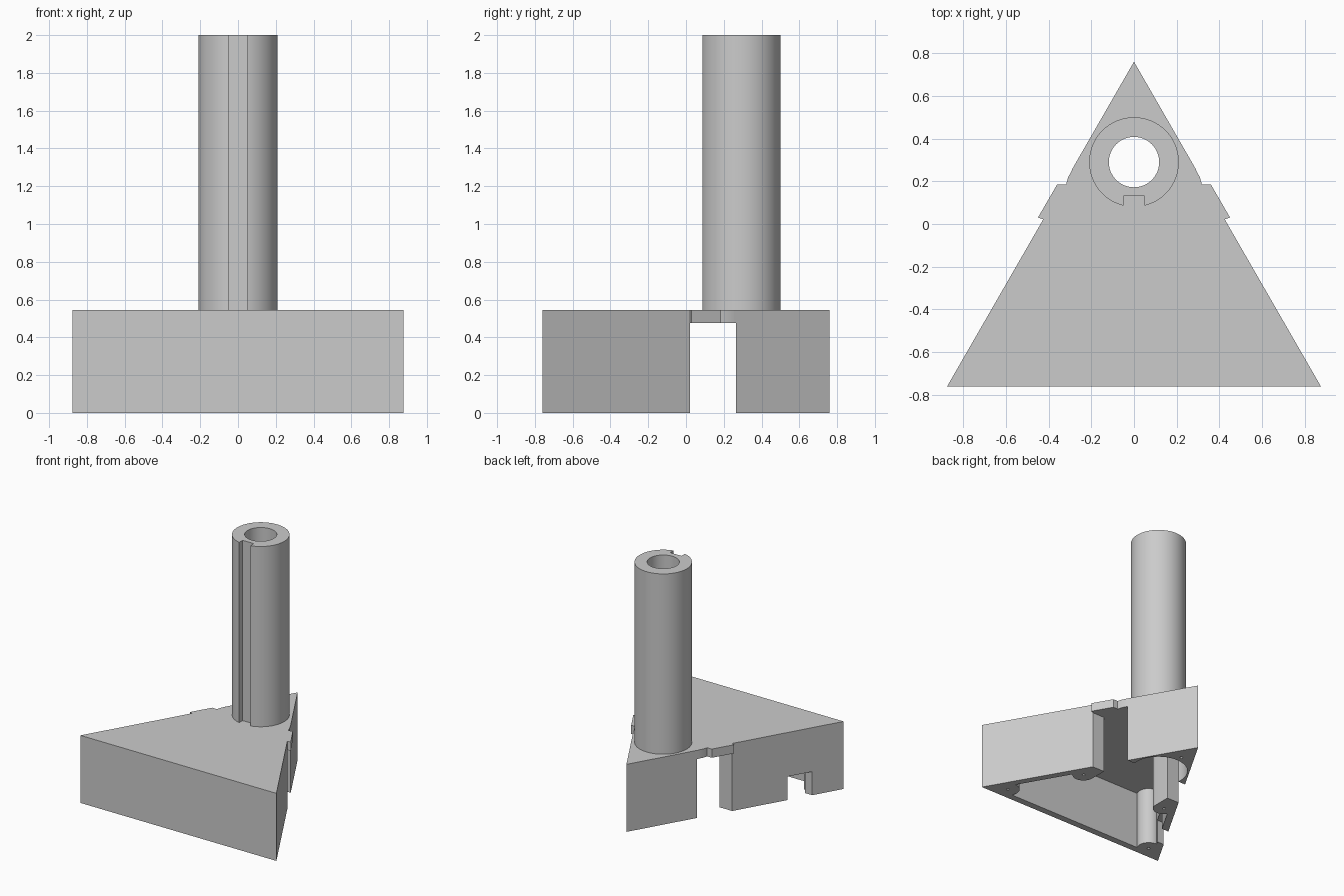
import bpy, bmesh, math

if "Cube" in bpy.data.objects:
    bpy.data.objects.remove(bpy.data.objects["Cube"])

grey = bpy.data.materials.new("plain_grey")
grey.use_nodes = True
grey.diffuse_color = (0.6, 0.6, 0.6, 1)
grey.node_tree.nodes["Principled BSDF"].inputs["Base Color"].default_value = (0.6, 0.6, 0.6, 1)

HALF, BACK, FRONT = 0.875, 0.76, -0.76
TOP, CEILING, HEIGHT = 0.545, 0.475, 2.0
SLOPE = HALF / (BACK - FRONT)
WALL = 0.055
TOWER_Y = 0.29


def prism(name, points, z0, z1):
    """Extrude a flat outline upwards."""
    bm = bmesh.new()
    face = bm.faces.new([bm.verts.new((x, y, z0)) for x, y in points])
    extruded = bmesh.ops.extrude_face_region(bm, geom=[face])
    moved = [v for v in extruded["geom"] if isinstance(v, bmesh.types.BMVert)]
    bmesh.ops.translate(bm, verts=moved, vec=(0, 0, z1 - z0))
    bmesh.ops.recalc_face_normals(bm, faces=bm.faces)
    mesh = bpy.data.meshes.new(name)
    bm.to_mesh(mesh)
    bm.free()
    mesh.materials.append(grey)
    obj = bpy.data.objects.new(name, mesh)
    bpy.context.collection.objects.link(obj)
    return obj


def circle(x, y, r, n=64):
    return [(x + r * math.cos(2 * math.pi * i / n), y + r * math.sin(2 * math.pi * i / n))
            for i in range(n)]


def rect(x0, x1, y0, y1):
    return [(x0, y0), (x1, y0), (x1, y1), (x0, y1)]


def mirrored(points, side):
    return [(side * x, y) for x, y in points]


def combine(target, points, z0, z1, operation):
    """Add or cut a prism, then discard the helper."""
    helper = prism("helper", points, z0, z1)
    helper.hide_render = True
    mod = target.modifiers.new("shape", 'BOOLEAN')
    mod.operation = operation
    mod.solver = 'EXACT'
    mod.object = helper
    bpy.context.view_layer.objects.active = target
    bpy.ops.object.modifier_apply(modifier=mod.name)
    bpy.data.objects.remove(helper)


def cut(target, points, z0, z1):
    combine(target, points, z0, z1, 'DIFFERENCE')


def add(target, points, z0, z1):
    combine(target, points, z0, z1, 'UNION')


# Triangular base, hollow underneath
base = prism("triangular_base", [(-HALF, FRONT), (HALF, FRONT), (0, BACK)], 0, TOP)
inner_tip = BACK - WALL / math.sin(math.atan(SLOPE))
low, high = FRONT + WALL, 0.265
wide, narrow = (inner_tip - low) * SLOPE, (inner_tip - high) * SLOPE
cut(base, [(-wide, low), (wide, low), (narrow, high), (-narrow, high)], -0.1, CEILING)
cut(base, circle(0, TOWER_Y, 0.22), -0.1, CEILING)

# Slot across both sides, and a small cable notch on one side
cut(base, rect(-1, 1, 0.02, 0.265), -0.1, CEILING)
cut(base, rect(-1, -0.5, -0.54, -0.366), -0.1, 0.19)

corner = [(0.70, -0.66), (0.70, -0.75), (0.85, -0.75), (0.775, -0.61)]
slot_end = [(0.42, 0.02), (0.315, 0.02), (0.315, -0.12), (0.495, -0.12)]
tab = [(0.25, 0.03), (0.42, 0.02), (0.45, 0.03), (0.36, 0.185), (0.25, 0.185)]
relief = [(0.29, 0.253), (0.308, 0.22), (0.318, 0.185), (0.40, 0.185), (0.33, 0.27)]
for side in (1, -1):
    # Screw posts in the corners and beside the slot
    for outline, (x, y), r in ((corner, (0.70, -0.66), 0.09), (slot_end, (0.40, -0.12), 0.085)):
        add(base, mirrored(outline, side), 0, 0.5)
        add(base, circle(side * x, y, r, 48), 0, 0.5)
        cut(base, circle(side * x, y, 0.012, 12), -0.1, 0.2)
    # Edge tabs on the top plate
    cut(base, mirrored(relief, side), CEILING - 0.002, TOP + 0.1)
    add(base, mirrored(tab, side), CEILING, TOP)
cut(base, circle(0, 0.56, 0.012, 12), -0.1, 0.2)
cut(base, circle(0, TOWER_Y, 0.118), 0.3, TOP + 0.1)

# Tubular tower with a keyway along its front
tower = prism("hollow_tower", circle(0, TOWER_Y, 0.21, 96), TOP, HEIGHT)
cut(tower, circle(0, TOWER_Y, 0.118), TOP - 0.1, HEIGHT + 0.1)
cut(tower, rect(-0.05, 0.05, 0, 0.13), TOP - 0.1, HEIGHT + 0.1)

# Smooth curved walls, keep edges crisp
bpy.ops.object.select_all(action='DESELECT')
for part in (base, tower):
    part.select_set(True)
bpy.context.view_layer.objects.active = base
bpy.ops.object.shade_smooth_by_angle(angle=math.radians(30))
